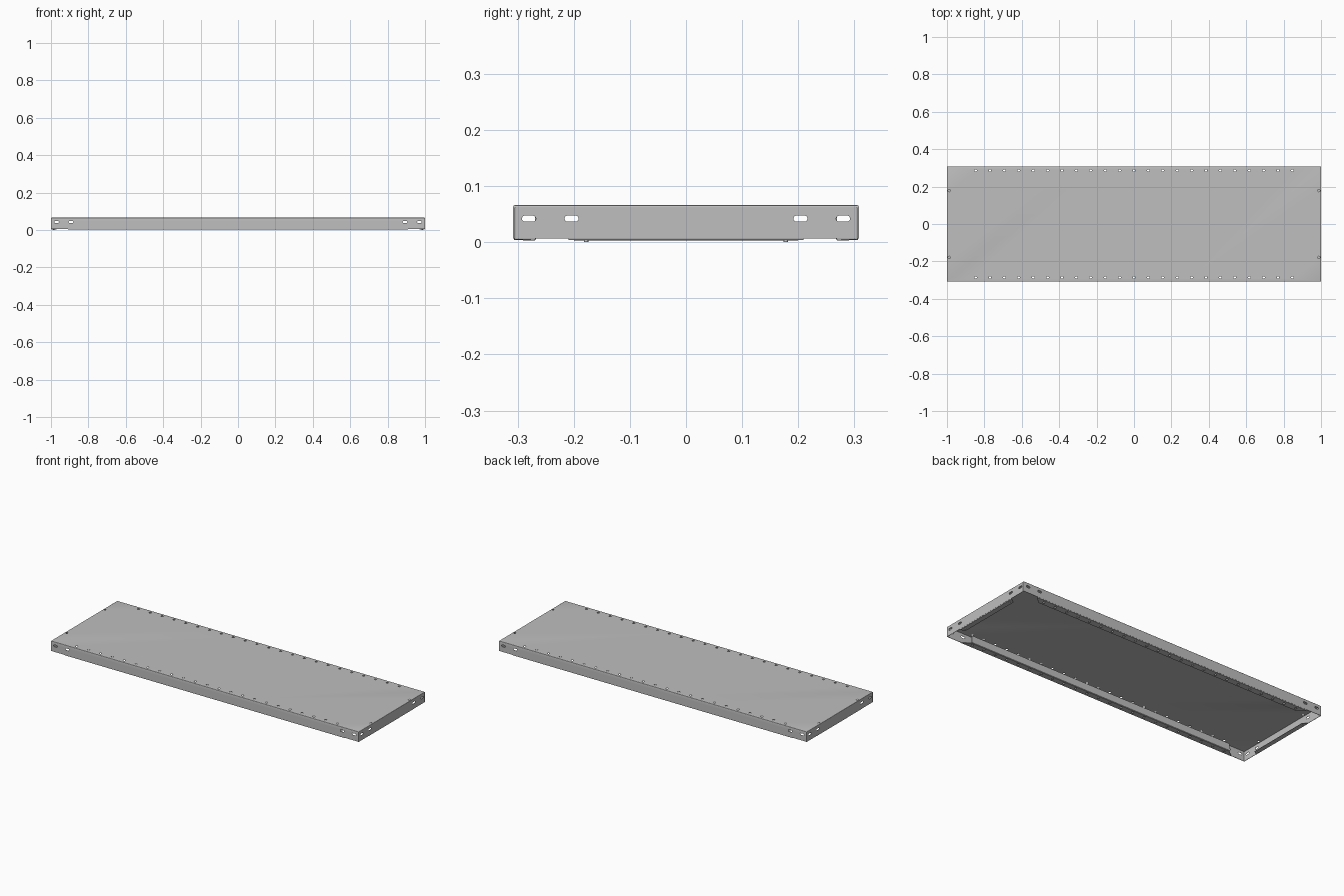
import bpy, bmesh, math
from mathutils import Vector

if "Cube" in bpy.data.objects:
    bpy.data.objects.remove(bpy.data.objects["Cube"], do_unlink=True)

HX, HY = 1.0, 0.308          # half length and half depth
BOTTOM, TOP = 0.007, 0.066   # wall foot and deck height
SHEET = 0.002
X, Y, Z = Vector((1, 0, 0)), Vector((0, 1, 0)), Vector((0, 0, 1))

steel = bpy.data.materials.new("grey_steel")
steel.use_nodes = True
GREY = (0.52, 0.52, 0.52, 1)
steel.diffuse_color = GREY
steel.node_tree.nodes["Principled BSDF"].inputs["Base Color"].default_value = GREY


def finish(name, bm):
    mesh = bpy.data.meshes.new(name)
    bm.to_mesh(mesh)
    bm.free()
    mesh.materials.append(steel)
    obj = bpy.data.objects.new(name, mesh)
    bpy.context.collection.objects.link(obj)
    return obj


def apply_modifier(obj, kind, **settings):
    mod = obj.modifiers.new(kind.title(), kind)
    for key, value in settings.items():
        setattr(mod, key, value)
    bpy.context.view_layer.objects.active = obj
    bpy.ops.object.modifier_apply(modifier=mod.name)


def cut(obj, cutter):
    apply_modifier(obj, "BOOLEAN", operation="DIFFERENCE", object=cutter, solver="EXACT")


def add_slot(bm, centre, u, v, radius, depth, stretch=0.0):
    """Round or stadium-shaped prism across the u-v plane."""
    w = u.cross(v)
    sides = 16
    rings = []
    for end in (-depth, depth):
        ring = []
        for i in range(sides):
            a = math.tau * (i + 0.5) / sides
            along = math.cos(a) * radius + math.copysign(stretch, math.cos(a))
            ring.append(bm.verts.new(centre + u * along + v * math.sin(a) * radius + w * end))
        rings.append(ring)
    low, high = rings
    bm.faces.new(low[::-1])
    bm.faces.new(high)
    for i in range(sides):
        j = (i + 1) % sides
        bm.faces.new((low[i], low[j], high[j], high[i]))


# Deck and four walls: open-bottomed box with rounded top folds
bm = bmesh.new()
bmesh.ops.create_cube(bm, size=1)
for vert in bm.verts:
    vert.co = (vert.co.x * 2 * HX, vert.co.y * 2 * HY, TOP if vert.co.z > 0 else BOTTOM)
bm.faces.ensure_lookup_table()
bmesh.ops.delete(bm, geom=[f for f in bm.faces if f.normal.z < -0.5], context="FACES")
folds = [e for e in bm.edges if all(v.co.z > TOP - 0.001 for v in e.verts)]
bmesh.ops.bevel(bm, geom=folds, offset=0.003, segments=3, affect="EDGES", profile=0.5)
tray = finish("shelf_deck_and_walls", bm)
apply_modifier(tray, "SOLIDIFY", thickness=SHEET, offset=-1, use_even_offset=True)

# Cutters: edge holes, end holes, mounting slots, corner seams
bm = bmesh.new()
for side in (-1, 1):
    for i in range(23):
        add_slot(bm, Vector(((i - 11) * 0.077, side * 0.286, 0.04)), X, Y, 0.0065, 0.08)
edge_holes = finish("edge_hole_cutter", bm)

bm = bmesh.new()
for sx in (-1, 1):
    for sy in (-1, 1):
        add_slot(bm, Vector((sx * 0.988, sy * 0.178, TOP)), X, Y, 0.006, 0.02)
        for x in (0.97, 0.893):
            add_slot(bm, Vector((sx * x, sy * HY, 0.043)), X, Z, 0.0055, 0.01, 0.007)
        for y in (0.28, 0.204):
            add_slot(bm, Vector((sx * HX, sy * y, 0.042)), Y, Z, 0.0055, 0.01, 0.007)
        seam = bmesh.ops.create_cube(bm, size=1)["verts"]
        for vert in seam:
            vert.co = (sx * HX + vert.co.x * 0.008, sy * 0.3045 + vert.co.y * 0.001,
                       0.034 + vert.co.z * 0.056)
fixings = finish("fixing_cutter", bm)

cut(tray, edge_holes)
cut(tray, fixings)


def flange(name, rows, across, along):
    """Folded strip; each row is (half length, distance out, height)."""
    bm = bmesh.new()
    pairs = [[bm.verts.new(along * (s * half) + across * out + Z * z) for s in (-1, 1)]
             for half, out, z in rows]
    for a, b in zip(pairs, pairs[1:]):
        bm.faces.new((a[0], a[1], b[1], b[0]))
    obj = finish(name, bm)
    apply_modifier(obj, "SOLIDIFY", thickness=SHEET, offset=0, use_even_offset=True)
    return obj


# Long lips with an upright inner return, and plain lips at the ends
long_rows = [(0.912, 0.307, 0.009), (0.908, 0.305, 0.005), (0.870, 0.270, 0.004),
             (0.866, 0.268, 0.006), (0.866, 0.268, 0.046)]
end_rows = [(0.212, 0.999, 0.009), (0.209, 0.997, 0.005), (0.190, 0.970, 0.004)]
parts = [tray]
for side, long_name, end_name in ((-1, "front", "right"), (1, "back", "left")):
    lip = flange(long_name + "_lip", long_rows, Y * side, X)
    cut(lip, edge_holes)
    parts += [lip, flange(end_name + "_end_lip", end_rows, X * side, Y)]

# Small raised dimples under the end lips
for sx in (-1, 1):
    for sy in (-1, 1):
        bm = bmesh.new()
        add_slot(bm, Vector((sx * 0.986, sy * 0.178, 0.002)), X, Y, 0.004, 0.002)
        parts.append(finish("end_lip_dimple", bm))

for cutter in (edge_holes, fixings):
    bpy.data.objects.remove(cutter, do_unlink=True)

# Smooth only the folds and hole walls
bpy.ops.object.select_all(action="DESELECT")
for part in parts:
    part.select_set(True)
bpy.context.view_layer.objects.active = tray
bpy.ops.object.shade_smooth_by_angle(angle=math.radians(35))
